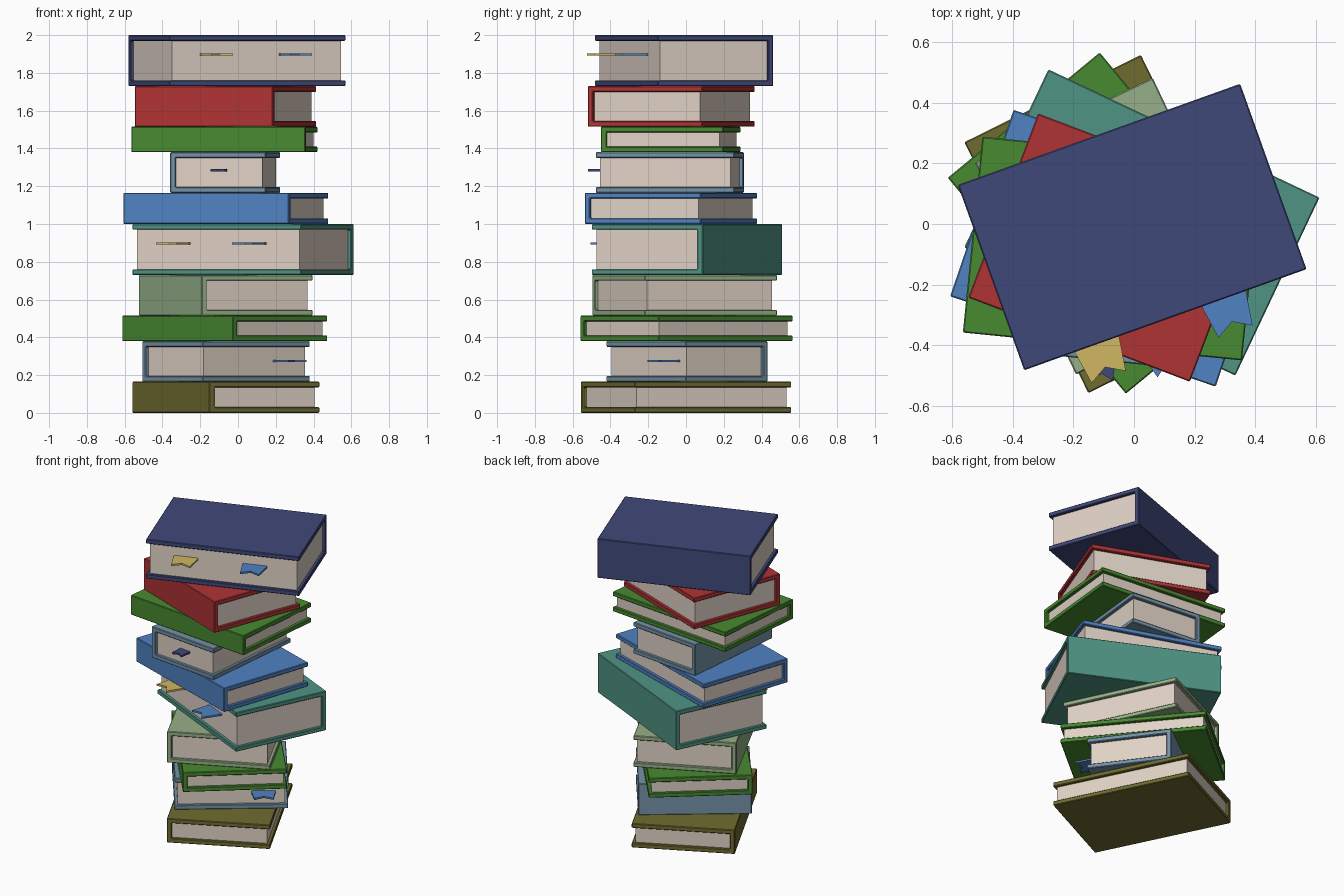
import bpy, bmesh, math
from mathutils import Matrix

if "Cube" in bpy.data.objects:
    bpy.data.objects.remove(bpy.data.objects["Cube"])


def lin(c):
    c /= 255
    return c / 12.92 if c <= 0.04045 else ((c + 0.055) / 1.055) ** 2.4


COLOURS = {
    "olive": (112, 108, 48), "slate": (117, 147, 168), "green": (72, 138, 49),
    "pale_green": (150, 176, 136), "teal": (79, 148, 132), "blue": (80, 130, 194),
    "red": (176, 51, 53), "navy": (64, 72, 121), "yellow": (208, 182, 98),
    "page_cream": (224, 210, 198),
}
MATS = {}
for name, rgb in COLOURS.items():
    m = bpy.data.materials.new(name)
    m.diffuse_color = (*[lin(c) for c in rgb], 1)
    m.use_nodes = True
    m.node_tree.nodes["Principled BSDF"].inputs["Base Color"].default_value = m.diffuse_color
    MATS[name] = m


def prism(name, outline, depth, axis, colour, matrix, bevel=0):
    """Extrude an outline along y (outline in x,z) or z (outline in x,y), centred on 0."""
    bm = bmesh.new()
    h = depth / 2
    if axis == "y":
        verts = [bm.verts.new((a, -h, b)) for a, b in outline]
        move = (0, depth, 0)
    else:
        verts = [bm.verts.new((a, b, -h)) for a, b in outline]
        move = (0, 0, depth)
    face = bm.faces.new(verts)
    new = bmesh.ops.extrude_face_region(bm, geom=[face])["geom"]
    bmesh.ops.translate(bm, vec=move, verts=[g for g in new if isinstance(g, bmesh.types.BMVert)])
    bmesh.ops.recalc_face_normals(bm, faces=bm.faces)
    me = bpy.data.meshes.new(name)
    bm.to_mesh(me)
    bm.free()
    me.materials.append(MATS[colour])
    ob = bpy.data.objects.new(name, me)
    ob.matrix_world = matrix
    bpy.context.collection.objects.link(ob)
    if bevel:
        mod = ob.modifiers.new("soft_edges", "BEVEL")
        mod.width = bevel
        mod.segments = 1
    return ob


BOARD, INSET = 0.03, 0.02


def book(i, colour, z, thick, cx, cy, width, length, angle):
    """Local x runs from spine to fore edge, local y along the spine."""
    mat = Matrix.Translation((cx, cy, z)) @ Matrix.Rotation(math.radians(angle), 4, "Z")
    w, s, t = width / 2, -width / 2 + BOARD, thick - BOARD
    # hard cover: C-shaped section of two boards and a spine
    cover = [(-w, 0), (w, 0), (w, BOARD), (s, BOARD), (s, t), (w, t), (w, thick), (-w, thick)]
    prism(f"cover_{i}", cover, length, "y", colour, mat, 0.004)
    # page block set back from the boards
    e = w - INSET
    prism(f"pages_{i}", [(s - .005, BOARD - .002), (e, BOARD - .002), (e, t + .002), (s - .005, t + .002)],
          length - 2 * INSET, "y", "page_cream", mat)
    return mat


def bookmark(i, colour, mat, x, y, z, turn, base, tip, out):
    """Swallow-tailed tab; local x points out of the book from (x, y)."""
    m = mat @ Matrix.Translation((x, y, z)) @ Matrix.Rotation(math.radians(turn), 4, "Z")
    outline = [(-0.06, -base / 2), (0, -base / 2), (out, -tip / 2),
               (out * 0.7, 0), (out, tip / 2), (0, base / 2), (-0.06, base / 2)]
    prism(f"bookmark_{i}", outline, 0.012, "z", colour, m)


# colour, thickness, centre x, centre y, width, spine length, angle; bottom to top
BOOKS = [
    ("olive", .165, -.064, 0, .65, .924, 26.3),
    ("slate", .215, -.063, .005, .54, .708, -53.4),
    ("green", .135, -.070, .003, .65, .924, 39.5),
    ("pale_green", .215, -.065, -.007, .65, .775, 25.5),
    ("teal", .27, .026, .005, .65, .99, 244.7),
    ("blue", .165, -.064, -.08, .65, .926, 71.2),
    ("slate", .215, -.068, -.085, .51, .735, -5.9),
    ("green", .135, -.072, -.081, .65, .926, 84.3),
    ("red", .215, -.066, -.078, .65, .783, 69.2),
    ("navy", .27, -.006, -.01, .65, .99, -70.3),
]
z = 0
frames = []
for i, (colour, thick, *rest) in enumerate(BOOKS, 1):
    frames.append(book(i, colour, z, thick, *rest))
    z += thick

# fore-edge bookmarks
bookmark(1, "blue", frames[1], .27, .20, .11, 0, .15, .12, .095)
for k, f in enumerate((frames[4], frames[9])):
    bookmark(2 + 2 * k, "yellow", f, .325, -.24, .167, 0, .155, .12, .115)
    bookmark(3 + 2 * k, "blue", f, .325, .205, .167, 0, .155, .12, .115)
# small tail-edge bookmark
bookmark(6, "navy", frames[6], .005, -.3675, .12, -90, .08, .075, .063)
